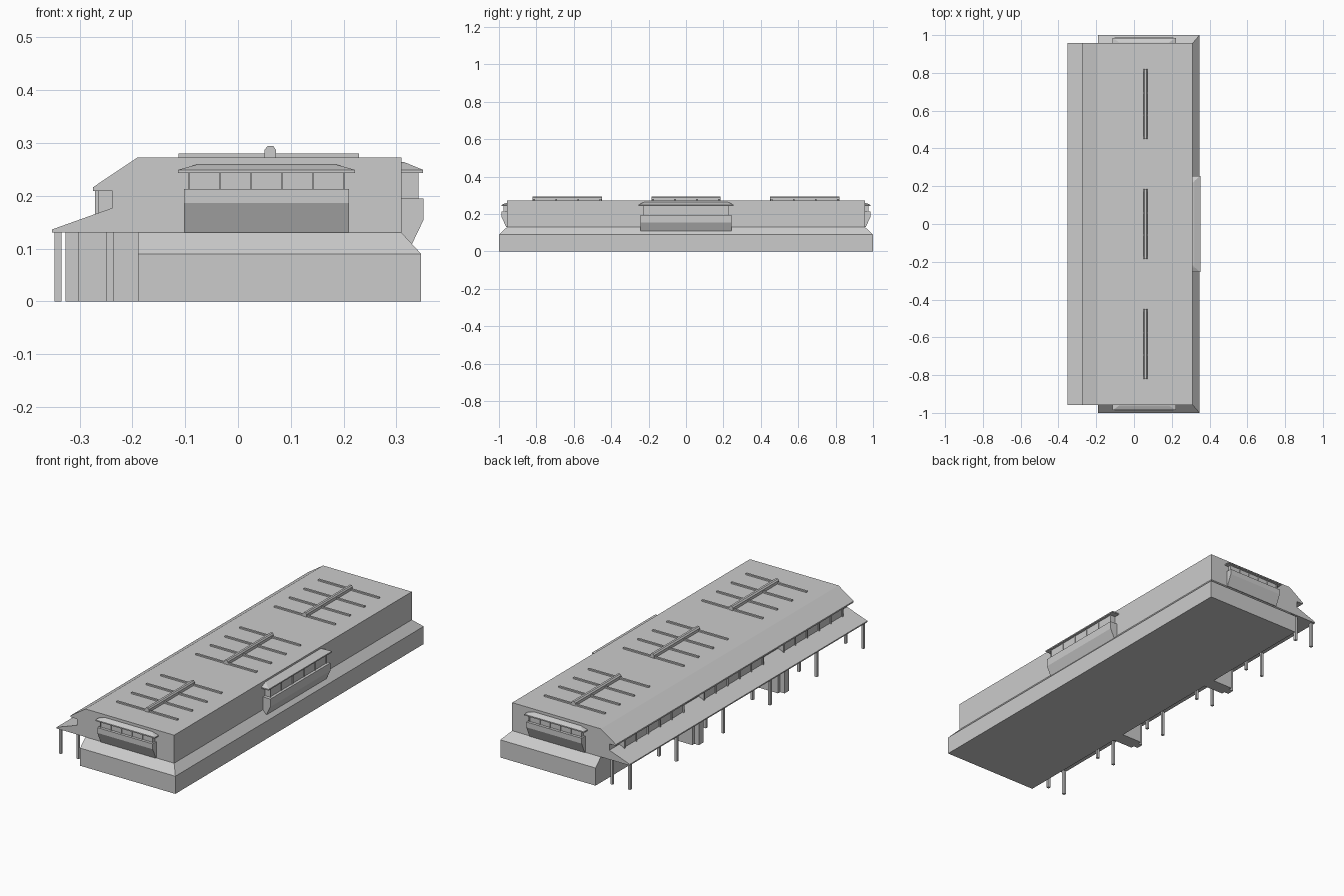
import bpy, bmesh, math

if "Cube" in bpy.data.objects:
    bpy.data.objects.remove(bpy.data.objects["Cube"])


def make(name, rings, loc=(0, 0, 0), rot=0):
    """Loft equal-length point rings into a closed flat-shaded solid."""
    bm = bmesh.new()
    rv = [[bm.verts.new(p) for p in r] for r in rings]
    n = len(rv[0])
    for a, b in zip(rv, rv[1:]):
        for i in range(n):
            j = (i + 1) % n
            bm.faces.new((a[i], a[j], b[j], b[i]))
    bm.faces.new(rv[0][::-1])
    bm.faces.new(rv[-1])
    bmesh.ops.recalc_face_normals(bm, faces=bm.faces[:])
    me = bpy.data.meshes.new(name)
    bm.to_mesh(me)
    bm.free()
    ob = bpy.data.objects.new(name, me)
    ob.location = loc
    ob.rotation_euler.z = rot
    bpy.context.collection.objects.link(ob)
    return ob


def prism(name, profile, y0, y1, **kw):
    """Extrude an (x, z) profile along y."""
    return make(name, [[(x, y, z) for x, z in profile] for y in (y0, y1)], **kw)


def stack(name, levels, **kw):
    """Stack rectangles given as (z, x0, x1, y0, y1)."""
    return make(name, [[(a, c, z), (b, c, z), (b, d, z), (a, d, z)]
                       for z, a, b, c, d in levels], **kw)


def box(name, x0, x1, y0, y1, z0, z1, **kw):
    return stack(name, [(z0, x0, x1, y0, y1), (z1, x0, x1, y0, y1)], **kw)


# Plinth with sloped upper border on three sides
stack("base_storey", [(0, -0.19, 0.347, -1, 1), (0.09, -0.19, 0.347, -1, 1),
                      (0.13, -0.19, 0.31, -0.957, 0.957)])

# Upper storey with sloped eave, window recess and canopy
prism("upper_storey", [(0.31, 0.13), (0.31, 0.273), (-0.19, 0.273),
                       (-0.275, 0.216), (-0.275, 0.209), (-0.238, 0.209),
                       (-0.238, 0.177), (-0.353, 0.136), (-0.353, 0.13)],
      -0.957, 0.957)


# Projecting window bay: local +x is outward from the wall
def bay(name, w, depth, foot, knee, sill, foot_d, roof_top, roof_w, panes_w, loc, rot):
    kw = dict(loc=loc, rot=rot)
    prism(name + "_apron", [(-0.02, foot), (foot_d, foot), (depth, knee),
                            (depth, sill), (-0.02, sill)], -w, w, **kw)
    g = depth - 0.014
    box(name + "_glass", -0.01, g, -panes_w, panes_w, sill - 0.005, 0.245, **kw)
    for i in range(6):
        y = -panes_w + i * 2 * panes_w / 5
        box(name + "_mullion", g - 0.002, g + 0.004, y - 0.002, y + 0.002,
            sill - 0.003, 0.245, **kw)
    e = depth - 0.001
    stack(name + "_roof", [(0.243, -0.01, e, -roof_w, roof_w),
                           (0.249, -0.01, e, -roof_w, roof_w),
                           (roof_top - 0.003, -0.01, 0.012, -roof_w + 0.025, roof_w - 0.025),
                           (roof_top, -0.01, 0.004, -roof_w + 0.035, roof_w - 0.035)], **kw)


bay("side_bay", 0.242, 0.042, 0.107, 0.155, 0.195, 0.019, 0.264, 0.255, 0.225,
    (0.31, 0, 0), 0)
for s in (-1, 1):
    bay("end_bay", 0.156, 0.03, 0.13, 0.186, 0.213, 0.004, 0.259, 0.168, 0.147,
        (0.054, s * 0.957, 0), s * math.pi / 2)

# Three window strips in the recess above the canopy
for c in (-0.64, 0, 0.64):
    box("strip_window_glass", -0.265, -0.23, c - 0.238, c + 0.238, 0.16, 0.212)
    for i in range(6):
        y = c - 0.238 + i * 0.476 / 5
        box("strip_window_mullion", -0.271, -0.264, y - 0.003, y + 0.003, 0.162, 0.212)

# Canopy columns in two rows
for x in (-0.3415, -0.2425):
    for i in range(6):
        y = -0.94 + i * 0.376
        box("canopy_column", x - 0.0065, x + 0.0065, y - 0.0065, y + 0.0065, 0, 0.14
            if x > -0.3 else 0.133)

# Stepped piers under the canopy
for s in (-1, 1):
    y = s * 0.345
    box("entrance_pier", -0.302, -0.185, y - 0.035, y + 0.035, 0, 0.135)
    box("entrance_pier_nose", -0.327, -0.30, y - 0.018, y + 0.018, 0, 0.135)

# Roof ridges with cross bars
for c in (-0.635, 0, 0.635):
    prism("roof_ridge", [(0.05, 0.27), (0.072, 0.27), (0.072, 0.287), (0.067, 0.294),
                         (0.056, 0.294), (0.05, 0.287)], c - 0.185, c + 0.185)
    for k in (-0.177, -0.059, 0.059, 0.177):
        box("roof_cross_bar", -0.113, 0.229, c + k - 0.005, c + k + 0.005, 0.27, 0.28)
